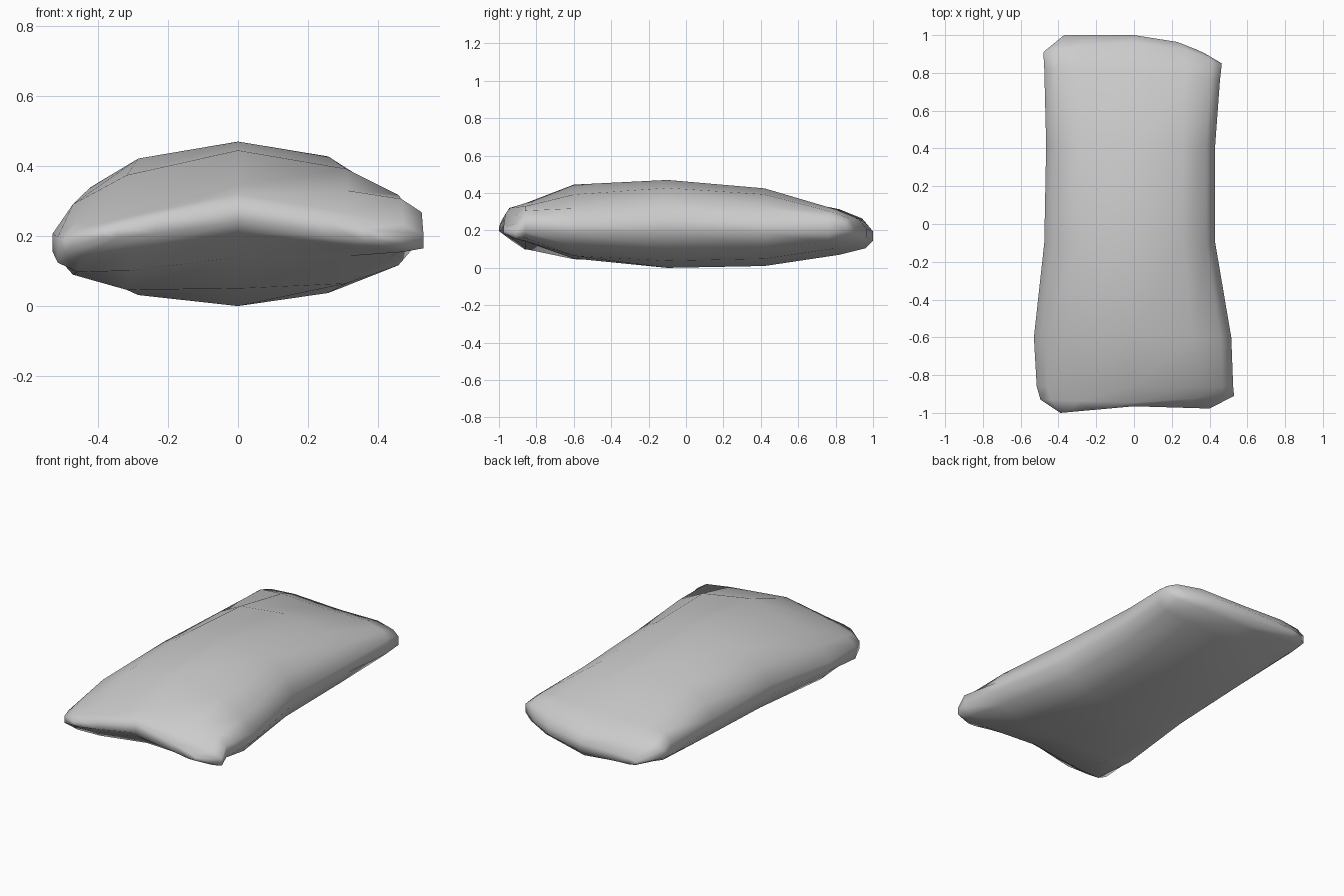
import bpy
import bmesh

cube = bpy.data.objects.get("Cube")
if cube:
    bpy.data.objects.remove(cube)

# One plain fabric colour
fabric = bpy.data.materials.new("light grey fabric")
fabric.use_nodes = True
colour = (0.6, 0.6, 0.6, 1)
fabric.diffuse_color = colour
fabric.node_tree.nodes["Principled BSDF"].inputs["Base Color"].default_value = colour

# Half cross-section: share of the width, share of the thickness
half = [(0, 1), (0.6, 0.83), (0.89, 0.51), (1, 0.13)]
upper = [(-u, h) for u, h in half[:0:-1]] + half
lower = [(u, -h) for u, h in reversed(upper)]
outline = upper + lower

# Stations from front to back: y, seam height, rise above, depth below,
# then for the -x side and the +x side: width, lift of the seam, shift along y
stations = [
    (-0.965, 0.265, 0.025, 0.025, (0.39, -0.06, -0.035), (0.40, -0.07, -0.012)),
    (-0.945, 0.265, 0.055, 0.055, (0.495, -0.09, 0.015), (0.53, -0.08, 0.035)),
    (-0.86, 0.24, 0.105, 0.10, (0.515, -0.08, 0), (0.525, -0.01, 0)),
    (-0.6, 0.24, 0.205, 0.19, (0.53, -0.06, 0), (0.515, -0.03, 0)),
    (-0.1, 0.22, 0.25, 0.22, (0.475, -0.01, 0), (0.43, 0, 0)),
    (0.42, 0.20, 0.225, 0.19, (0.465, 0.01, 0), (0.43, 0.01, 0)),
    (0.82, 0.18, 0.12, 0.11, (0.475, 0.04, 0), (0.455, 0.04, -0.06)),
    (0.96, 0.17, 0.07, 0.065, (0.48, 0.05, -0.05), (0.465, 0.05, -0.11)),
    (1.0, 0.17, 0.025, 0.025, (0.37, 0, 0), (0.38, 0.03, -0.10)),
]

# Cushion body, lofted through the stations
bm = bmesh.new()
rings = []
for y, seam, rise, depth, minus_side, plus_side in stations:
    # the ends have blunter sides than the middle
    bluntness = 0.5 if abs(y) > 0.8 else 1
    ring = []
    for u, h in outline:
        width, lift, shift = plus_side if u > 0 else minus_side
        # the front edge is a shallow notch, the back edge a round bulge
        bow = shift * (abs(u) if y < 0 else u * u)
        puff = abs(h) ** bluntness
        z = seam + lift * abs(u) + (puff * rise if h > 0 else -puff * depth)
        ring.append(bm.verts.new((u * width, y + bow, z)))
    rings.append(ring)

count = len(outline)
for a, b in zip(rings, rings[1:]):
    for i in range(count):
        j = (i + 1) % count
        bm.faces.new((a[i], a[j], b[j], b[i]))

# Narrow end strips join the upper and lower sides
for ring in (rings[0], rings[-1]):
    for i in range(count // 2 - 1):
        bm.faces.new((ring[i], ring[i + 1], ring[-i - 2], ring[-i - 1]))

bmesh.ops.recalc_face_normals(bm, faces=bm.faces)
for face in bm.faces:
    face.smooth = True

mesh = bpy.data.meshes.new("cushion")
bm.to_mesh(mesh)
bm.free()
mesh.materials.append(fabric)
cushion = bpy.data.objects.new("cushion", mesh)
bpy.context.collection.objects.link(cushion)
